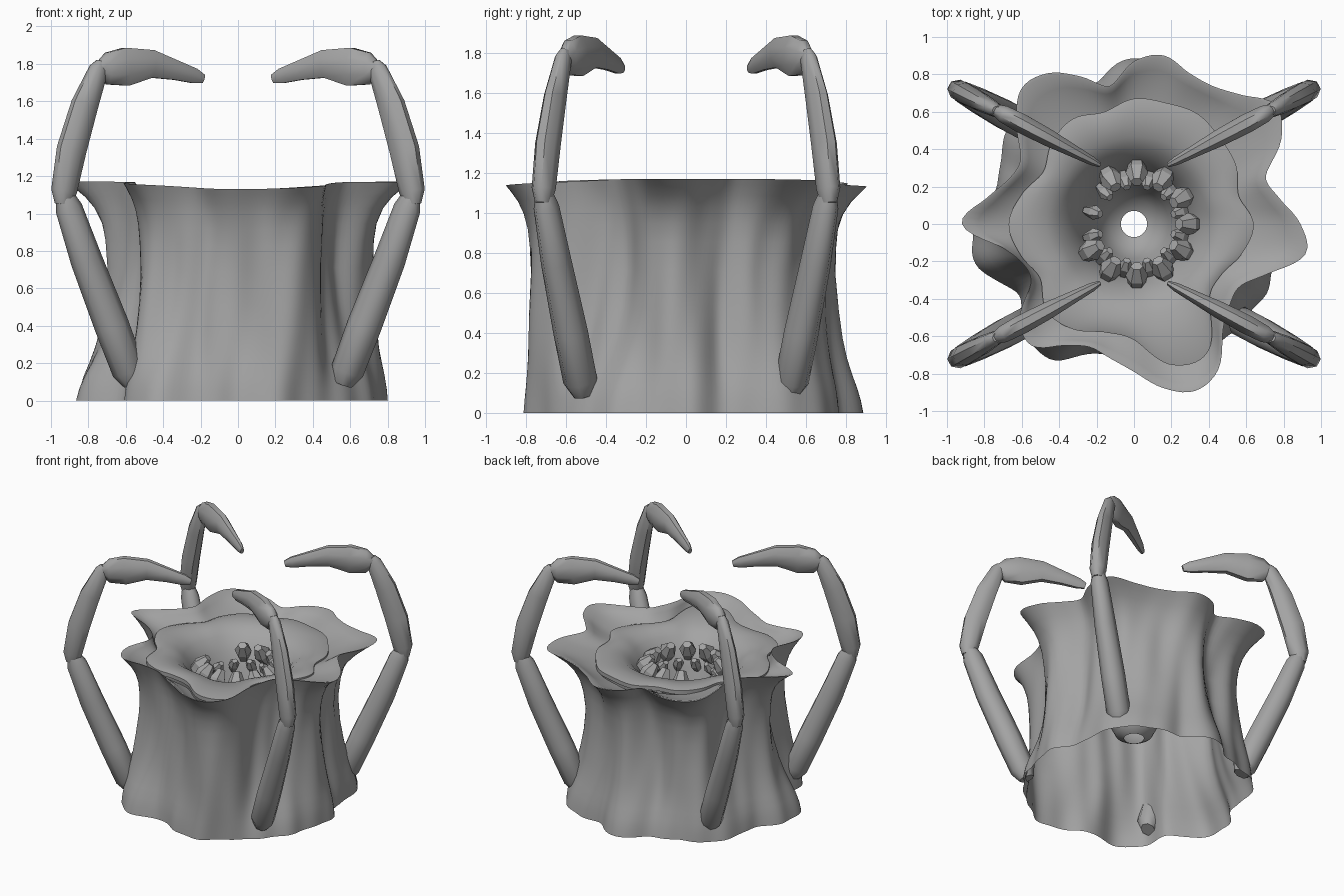
import bpy, bmesh, math
from mathutils import Vector

cube = bpy.data.objects.get("Cube")
if cube:
    bpy.data.objects.remove(cube, do_unlink=True)

grey = bpy.data.materials.new("plain_grey")
grey.use_nodes = True
colour = (0.37, 0.37, 0.37, 1)
grey.diffuse_color = colour
grey.node_tree.nodes["Principled BSDF"].inputs["Base Color"].default_value = colour


def finish(name, bm, smooth_angle=None):
    """Turn a bmesh into a named object with the shared material."""
    bmesh.ops.recalc_face_normals(bm, faces=bm.faces)
    mesh = bpy.data.meshes.new(name)
    bm.to_mesh(mesh)
    bm.free()
    mesh.materials.append(grey)
    obj = bpy.data.objects.new(name, mesh)
    bpy.context.collection.objects.link(obj)
    if smooth_angle:
        bpy.ops.object.select_all(action="DESELECT")
        obj.select_set(True)
        bpy.context.view_layer.objects.active = obj
        bpy.ops.object.shade_smooth_by_angle(angle=math.radians(smooth_angle))


def skin(bm, rings, capped=False):
    """Bridge consecutive closed rings of points with quads."""
    loops = [[bm.verts.new(p) for p in ring] for ring in rings]
    for a, b in zip(loops, loops[1:]):
        for i in range(len(a)):
            j = (i + 1) % len(a)
            bm.faces.new((a[i], a[j], b[j], b[i]))
    if capped:
        bm.faces.new(loops[0])
        bm.faces.new(loops[-1])


def around(samples, turn):
    """Smooth closed curve through evenly spaced radii; turn runs 0 to 1."""
    n = len(samples)
    i = int(turn * n)
    t = turn * n - i
    a, b, c, d = (samples[(i + k) % n] for k in (-1, 0, 1, 2))
    return b + t / 2 * (c - a + t * (2 * a - 5 * b + 4 * c - d + t * (3 * (b - c) + d - a)))


# Outlines seen from above, counter-clockwise from +x
RIM = [.89, .79, .75, .91, .99, .90, .85, .86, .915, .87, .75, .84,
       .93, .94, .82, .70, .71, .80, .92, .72, .63, .64, .80, .85,
       .75, .70, .73, .79, .89, .95, .90, .74, .67, .66, .77, .93]
WAIST = [.71, .62, .68, .72, .70, .72, .73, .63, .70, .73, .62, .62,
         .69, .62, .58, .71, .66, .62, .68, .80, .80, .63, .60, .69]
BASE = [.80, .73, .80, .86, .86, .79, .90, .78, .80, .84, .82, .76,
        .86, .87, .72, .84, .83, .72, .77, .84, .78, .79, .79, .78]
MOUTH = [.64, .58, .63, .65, .68, .67, .67, .62, .65, .62, .56, .62,
         .67, .63, .58, .66, .65, .60, .62, .78, .79, .57, .54, .60]
STEPS = 180


def ring(radius, height):
    """One ring; radius and height are functions of the turn."""
    points = []
    for s in range(STEPS):
        u = s / STEPS
        a = u * math.tau
        r = radius(u)
        points.append((r * math.cos(a), r * math.sin(a), height(u)))
    return points


def rim_height(u):
    """The rim droops towards the front and back lobes."""
    return 1.17 - 0.04 * math.sin(math.tau * u) ** 4


def wall_radius(u, to_base, to_rim, z):
    waist = around(WAIST, u)
    a = u * math.tau
    folds = 0.008 * math.sin(11 * a + 5 * z) + 0.006 * math.sin(23 * a - 4 * z)
    return (waist + to_base * (around(BASE, u) - waist)
            + to_rim * (around(RIM, u) - waist) + folds * (1 - to_rim))


# Trunk wall: height, pull towards base outline, pull towards rim outline
WALL = [(0, 1, 0), (.06, .93, 0), (.13, .8, 0), (.2, .63, 0), (.28, .45, 0),
        (.38, .28, 0), (.52, .12, 0), (.7, 0, 0), (.84, 0, .05), (.93, 0, .14),
        (1.01, 0, .32), (1.07, 0, .55), (1.12, 0, .82), (1.15, 0, 1)]
rings = []
for z, kb, kr in WALL:
    rings.append(ring(lambda u: wall_radius(u, kb, kr, z),
                      lambda u: z / 1.15 * rim_height(u)))
# Folded lip running from the rim in to the mouth
for k, drop in ((.06, 0), (.35, .03), (.7, .065), (1.05, .085)):
    rings.append(ring(lambda u: around(RIM, u) * (1 - k) + around(MOUTH, u) * k,
                      lambda u: rim_height(u) - drop))
bm = bmesh.new()
skin(bm, rings)
finish("trunk", bm, 60)

# Mouth membrane and throat pouch: blend to mouth outline, round radius, height
THROAT = [(1, 0, 1.07), (1, 0, 1.10), (.85, .06, 1.11), (.55, .19, 1.11),
          (.25, .30, 1.095), (.08, .345, 1.05), (0, .325, .96), (0, .285, .85),
          (0, .24, .7), (0, .185, .54), (0, .13, .43), (0, .07, .40)]
bm = bmesh.new()
skin(bm, [ring(lambda u: k * around(MOUTH, u) + r, lambda u: z) for k, r, z in THROAT])
finish("mouth", bm, 60)


def limb(bm, stations, side, sides=8):
    """Loft along (point, half depth, half width) with side as the width axis."""
    rings = []
    last = len(stations) - 1
    for i, (p, depth, width) in enumerate(stations):
        axis = stations[min(i + 1, last)][0] - stations[max(i - 1, 0)][0]
        up = axis.cross(side).normalized()
        loop = []
        for s in range(sides):
            a = math.tau * (s + 0.5) / sides
            loop.append(p + up * depth * math.cos(a) + side * width * math.sin(a))
        rings.append(loop)
    skin(bm, rings, capped=True)


# Teeth: a broken outer ring of large ones and a full inner ring of small ones
COUNT = 12
for name, radius, z, size, shift, gap in (("outer_teeth", .315, .94, 1.1, 0, (5, 6)),
                                          ("inner_teeth", .26, .87, .72, .5, ())):
    bm = bmesh.new()
    for i in range(COUNT):
        if i in gap:
            continue
        a = math.tau * (i + shift) / COUNT
        out = Vector((math.cos(a), math.sin(a), 0))
        side = Vector((-out.y, out.x, 0))
        root = out * radius + Vector((.015, 0, z))
        lean = (Vector((0, 0, 1)) - out * 0.8).normalized() * size
        limb(bm, [(root - lean * .04, .04 * size, .035 * size),
                  (root + lean * .06, .058 * size, .055 * size),
                  (root + lean * .13, .025 * size, .03 * size)], side, 6)
    finish(name, bm)

# Leg segments as (x, z, half depth, half width); each leg lies in one plane
SEGMENTS = {
    "lower_leg": [(.56, .09, .055, .05), (.585, .16, .09, .085), (.675, .4, .095, .085),
                  (.81, .75, .088, .075), (.905, 1.03, .075, .062), (.93, 1.11, .045, .04)],
    "upper_leg": [(.935, 1.05, .045, .04), (.93, 1.12, .072, .058), (.89, 1.34, .085, .06),
                  (.82, 1.58, .078, .053), (.745, 1.77, .055, .04), (.73, 1.81, .03, .025)],
    "claw": [(.75, 1.78, .035, .03), (.70, 1.775, .092, .05), (.60, 1.785, .11, .056),
             (.46, 1.80, .08, .05), (.33, 1.765, .056, .036), (.23, 1.735, .043, .026),
             (.185, 1.72, .025, .014)],
}
SLOPE = 0.53
for sx, x_name in ((1, "left"), (-1, "right")):
    for sy, y_name in ((1, "back"), (-1, "front")):
        side = Vector((-SLOPE * sx, sy, 0)).normalized()
        for part, rows in SEGMENTS.items():
            stations = [(Vector((sx * x, sy * (.6 + SLOPE * (x - .72)), z)), d, w)
                        for x, z, d, w in rows]
            bm = bmesh.new()
            limb(bm, stations, side)
            finish(f"{y_name}_{x_name}_{part}", bm, 50)
